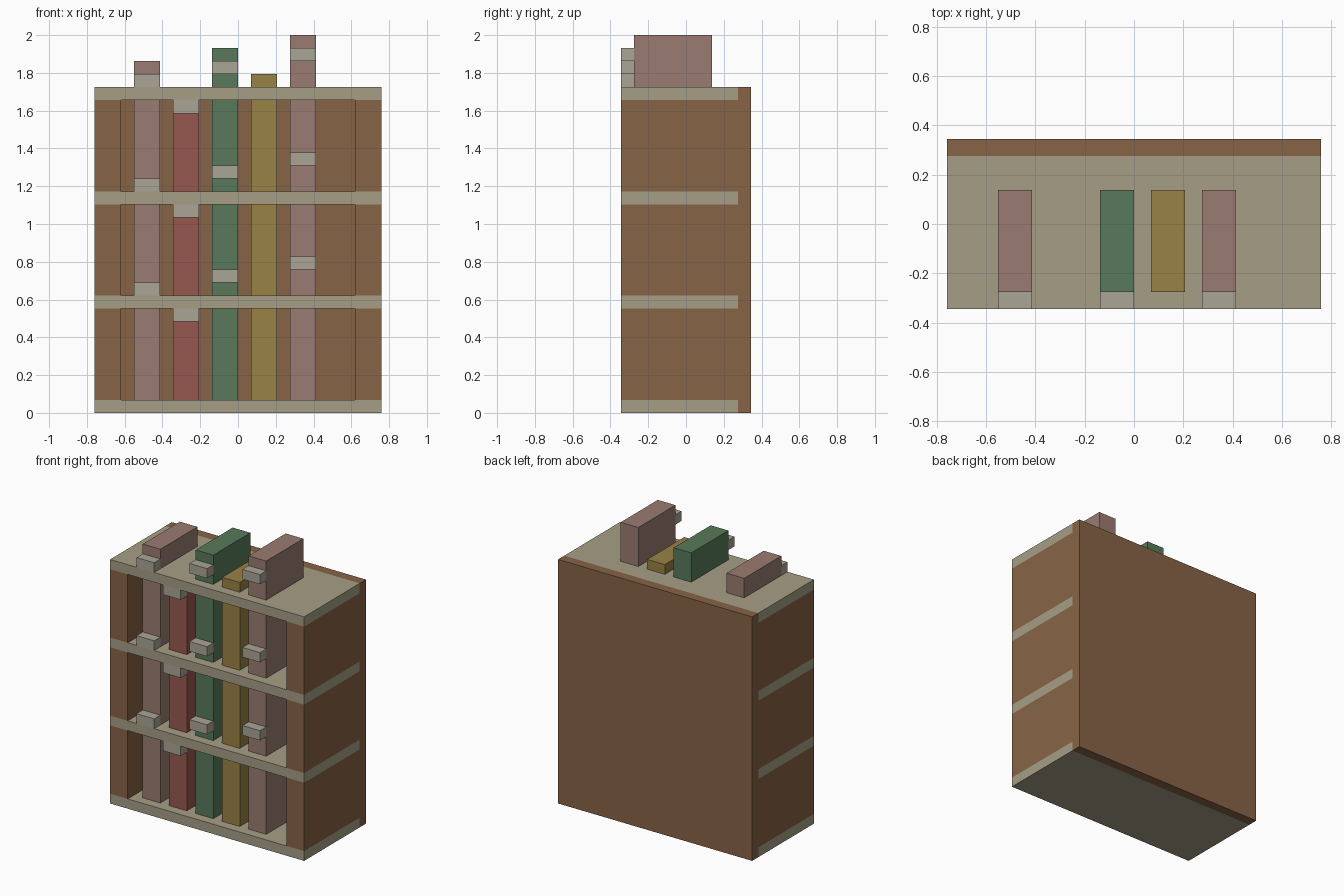
import bpy

if "Cube" in bpy.data.objects:
    bpy.data.objects.remove(bpy.data.objects["Cube"])

U = 2 / 29  # block size: the whole model sits on this grid


def material(name, hex_rgb):
    lin = []
    for i in (0, 2, 4):
        c = int(hex_rgb[i:i + 2], 16) / 255
        lin.append(c / 12.92 if c <= 0.04045 else ((c + 0.055) / 1.055) ** 2.4)
    mat = bpy.data.materials.new(name)
    mat.diffuse_color = (*lin, 1)
    mat.use_nodes = True
    mat.node_tree.nodes["Principled BSDF"].inputs["Base Color"].default_value = mat.diffuse_color
    return mat


WOOD = material("brown_wood", "876446")
BOARD = material("pale_board", "A69E86")
LABEL = material("label_grey", "AAA596")
PINK = material("pink_cover", "9A7C72")
RED = material("red_cover", "96594F")
GREEN = material("green_cover", "587A5B")
GOLD = material("gold_cover", "9A8246")


def box(name, x, y, z, mat):
    """Box from (min, max) ranges in grid units."""
    bpy.ops.mesh.primitive_cube_add(
        size=1, location=[(a + b) / 2 * U for a, b in (x, y, z)])
    ob = bpy.context.object
    ob.name = name
    ob.scale = [(b - a) * U for a, b in (x, y, z)]
    bpy.ops.object.transform_apply(location=False, rotation=False, scale=True)
    ob.data.materials.append(mat)
    return ob


# Back panel and the four boards
box("back_panel", (-11, 11), (4, 5), (0, 25), WOOD)
for i in range(4):
    box(f"shelf_{i + 1}", (-11, 11), (-5, 4), (8 * i, 8 * i + 1), BOARD)

# Books: left edge, height, cover, label height (None = no label)
BOOKS = [
    (-8, 10, PINK, 8),
    (-5, 7, RED, 6),
    (-2, 11, GREEN, 9),
    (1, 9, GOLD, None),
    (4, 12, PINK, 10),
]

for row in range(3):
    base = 8 * row + 1
    # Side panels between the boards
    for side, x in (("left", (-11, -9)), ("right", (9, 11))):
        box(f"{side}_side_{row + 1}", x, (-5, 4), (base, base + 7), WOOD)
    # Only the top row rises through its board; lower rows meet the next row
    for n, (x, height, cover, label) in enumerate(BOOKS, 1):
        top = height if row == 2 else 7
        box(f"book_{row + 1}_{n}", (x, x + 2), (-4, 2), (base, base + top), cover)
        if label is not None:
            box(f"book_label_{row + 1}_{n}", (x, x + 2), (-5, -4),
                (base + label, base + label + 1), LABEL)
